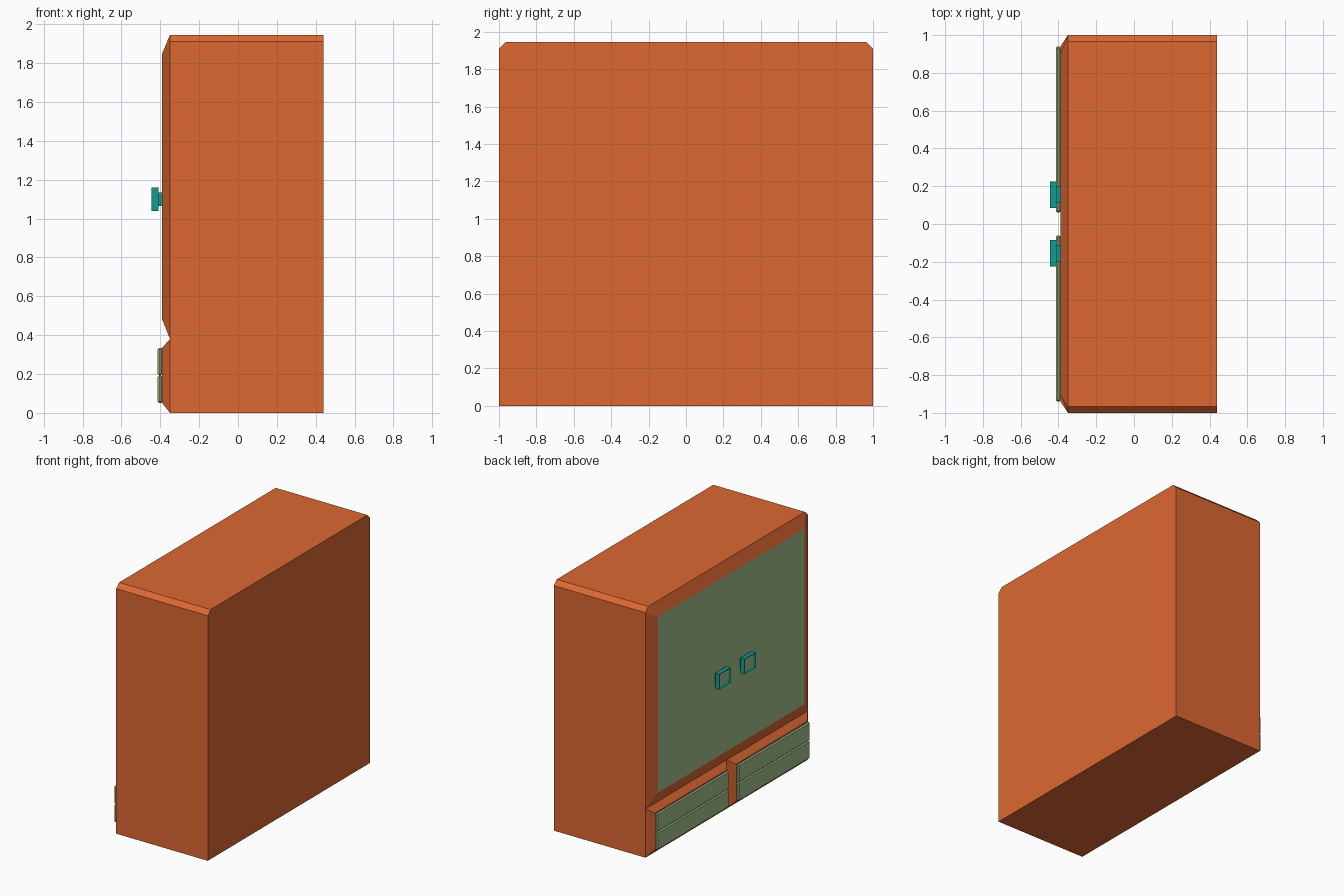
import bpy, bmesh
from mathutils import Vector

cube = bpy.data.objects.get("Cube")
if cube:
    bpy.data.objects.remove(cube, do_unlink=True)


def make_material(name, rgb):
    mat = bpy.data.materials.new(name)
    mat.use_nodes = True
    color = (*rgb, 1)
    mat.diffuse_color = color
    mat.node_tree.nodes["Principled BSDF"].inputs["Base Color"].default_value = color
    return mat


orange = make_material("orange_wood", (0.72, 0.14, 0.032))
green = make_material("sage_green", (0.36, 0.53, 0.26))
teal = make_material("teal_metal", (0.006, 0.33, 0.27))

BACK, FACE, PANEL = 0.44, -0.35, -0.39
TOP, SPLIT, CUT = 1.945, 0.38, 0.035


def finish(bm, name, mats):
    bmesh.ops.recalc_face_normals(bm, faces=bm.faces)
    mesh = bpy.data.meshes.new(name)
    bm.to_mesh(mesh)
    bm.free()
    obj = bpy.data.objects.new(name, mesh)
    bpy.context.collection.objects.link(obj)
    for mat in mats:
        mesh.materials.append(mat)
    return obj


def outline(y0, y1, z0, z1, cut=0):
    """Rectangle in the y-z plane, with optional clipped top corners."""
    if not cut:
        return [(y0, z0), (y1, z0), (y1, z1), (y0, z1)]
    return [(y0, z0), (y1, z0), (y1, z1 - cut), (y1 - cut, z1),
            (y0 + cut, z1), (y0, z1 - cut)]


def hull(name, sections, mats):
    """Solid wrapped around outlines placed at given x positions."""
    bm = bmesh.new()
    for x, points in sections:
        for y, z in points:
            bm.verts.new((x, y, z))
    bmesh.ops.convex_hull(bm, input=bm.verts[:])
    bmesh.ops.dissolve_limit(bm, angle_limit=0.01, verts=bm.verts[:], edges=bm.edges[:])
    return finish(bm, name, mats)


def box(name, x0, x1, y0, y1, z0, z1, mat, bevel=0):
    obj = hull(name, [(x, outline(y0, y1, z0, z1)) for x in (x0, x1)], [mat])
    if bevel:
        mod = obj.modifiers.new("bevel", "BEVEL")
        mod.width = bevel
        mod.segments = 1
    return obj


# Cabinet body with clipped upper corners
shell = outline(-1, 1, 0, TOP, CUT)
hull("cabinet_body", [(FACE, shell), (BACK, shell)], [orange])

# Raised upper panel: sloped orange border, flat green front
door = hull("upper_panel",
            [(FACE, outline(-1, 1, SPLIT, TOP, CUT)),
             (PANEL, outline(-0.9, 0.9, 0.48, 1.85))], [orange, green])
for face in door.data.polygons:
    if face.normal.x < -0.99:
        face.material_index = 1

for side, label in ((1, "left"), (-1, "right")):
    def span(a, b):
        return sorted((side * a, side * b))

    # Lower sloped frames and their two-slat drawer fronts
    hull(label + "_drawer_frame",
         [(FACE, outline(*span(0, 1), 0, SPLIT)),
          (PANEL, outline(*span(0.06, 0.94), 0.05, 0.335))], [orange])
    for slat, z0, z1 in (("lower", 0.05, 0.192), ("upper", 0.192, 0.335)):
        box(f"{label}_{slat}_drawer_slat", -0.413, PANEL + 0.001,
            *span(0.06, 0.94), z0, z1, green, 0.008)

    # Square handles with a shallow recessed centre
    box(label + "_handle_stem", -0.412, PANEL + 0.001, *span(0.11, 0.2), 1.065, 1.135, teal)
    bm = bmesh.new()
    bmesh.ops.create_cube(bm, size=1)
    bmesh.ops.scale(bm, vec=Vector((0.035, 0.14, 0.12)), verts=bm.verts)
    bmesh.ops.translate(bm, vec=Vector((-0.4275, side * 0.155, 1.1)), verts=bm.verts)
    bm.normal_update()
    front = [f for f in bm.faces if f.normal.x < -0.9]
    bmesh.ops.inset_region(bm, faces=front, thickness=0.022)
    bmesh.ops.translate(bm, vec=Vector((0.01, 0, 0)), verts=front[0].verts)
    front[0].material_index = 1
    finish(bm, label + "_handle", [teal, green])
